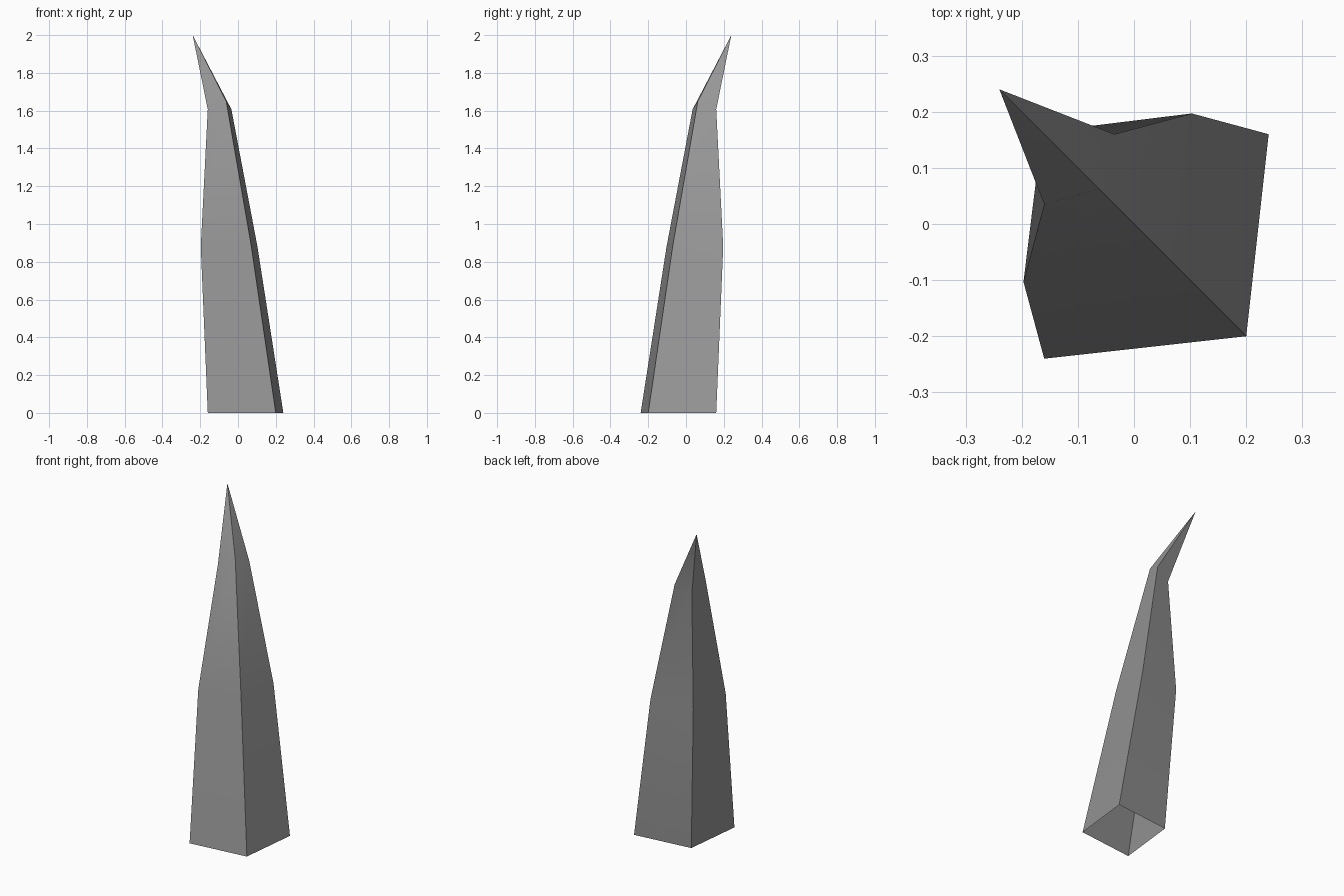
import bpy, bmesh, math

if "Cube" in bpy.data.objects:
    bpy.data.objects.remove(bpy.data.objects["Cube"])

# Spike sections, mirrored about the diagonal plane x = -y:
# (lean along the diagonal, half side width, half depth, height, tilt)
sections = [
    (-0.04, 0.20, 0.16, 0.0, 0.0),
    (0.047, 0.15, 0.117, 0.88, 0.005),
    (0.0975, 0.0625, 0.035, 1.607, 0.043),
]
tip_lean, tip_z = 0.24, 2.0


def ring(bm, lean, w, d, z, tilt):
    """Four-cornered section: front left, front right, back right, back left."""
    cx, cy = -lean, lean
    pts = [(cx - w, cy - w, z), (cx + d, cy - d, z + tilt),
           (cx + w, cy + w, z), (cx - d, cy + d, z - tilt)]
    return [bm.verts.new(p) for p in pts]


bm = bmesh.new()
rings = [ring(bm, *s) for s in sections]

# Side walls, open underneath
for a, b in zip(rings, rings[1:]):
    for i in range(4):
        j = (i + 1) % 4
        bm.faces.new((a[i], a[j], b[j], b[i]))

# Bent pointed tip
tip = bm.verts.new((-tip_lean, tip_lean, tip_z))
for i in range(4):
    bm.faces.new((rings[-1][i], rings[-1][(i + 1) % 4], tip))

mesh = bpy.data.meshes.new("curved_spike")
bm.to_mesh(mesh)
bm.free()
spike = bpy.data.objects.new("curved_spike", mesh)
bpy.context.collection.objects.link(spike)

# Dark grey surface
dark = bpy.data.materials.new("dark_grey")
dark.diffuse_color = (0.31, 0.31, 0.31, 1)
dark.use_nodes = True
dark.node_tree.nodes["Principled BSDF"].inputs["Base Color"].default_value = dark.diffuse_color
mesh.materials.append(dark)

# Smooth along the length, sharp at the four corners
bpy.context.view_layer.objects.active = spike
spike.select_set(True)
bpy.ops.object.shade_smooth_by_angle(angle=math.radians(45))
